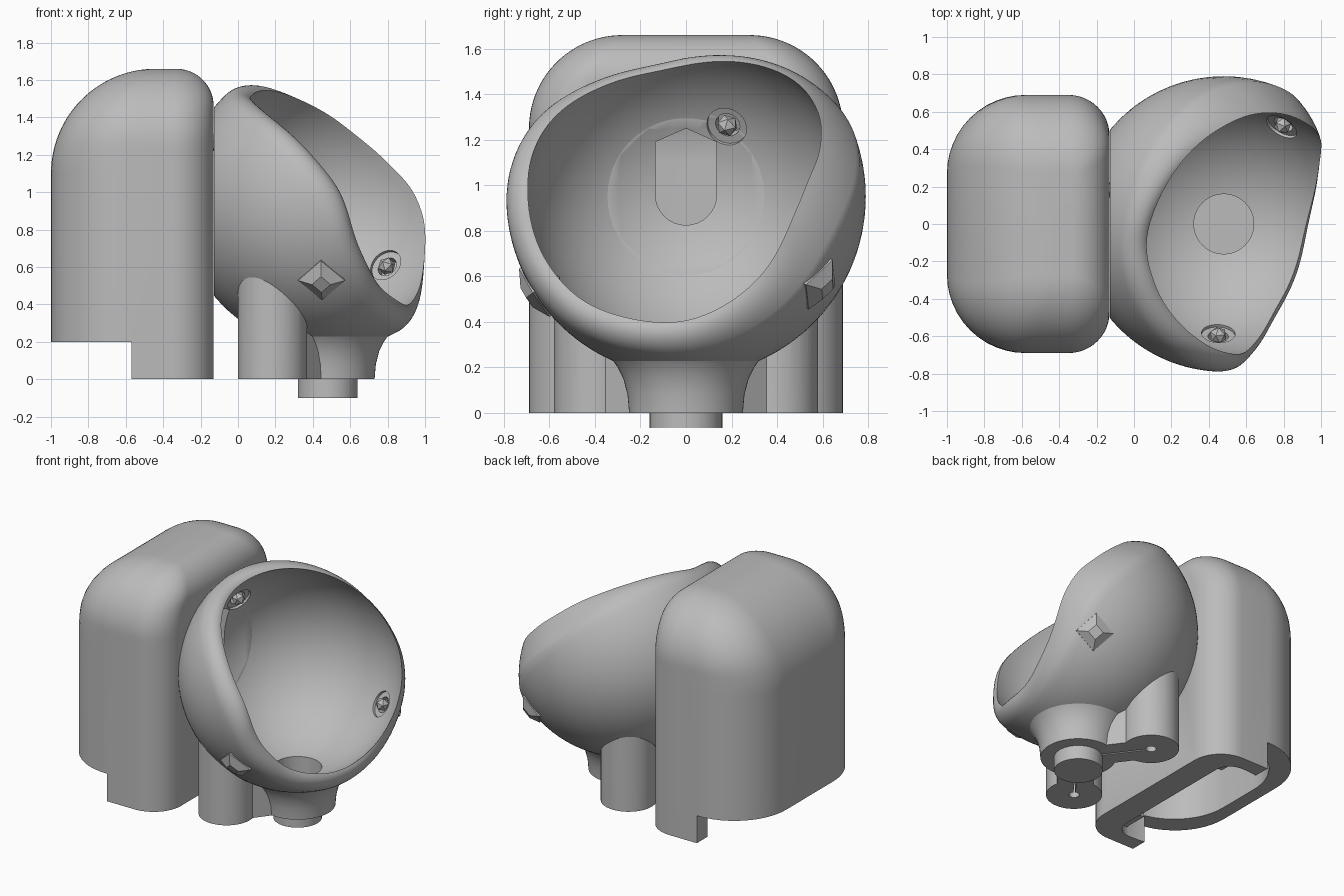
import bpy, bmesh, math
from mathutils import Vector, Matrix

cube = bpy.data.objects.get("Cube")
if cube:
    bpy.data.objects.remove(cube, do_unlink=True)

grey = bpy.data.materials.new("plain_grey")
grey.use_nodes = True
grey.diffuse_color = (0.5, 0.5, 0.5, 1)
grey.node_tree.nodes["Principled BSDF"].inputs["Base Color"].default_value = (0.5, 0.5, 0.5, 1)

CENTRE = Vector((0.48, 0, 0.95))
R_IN, R_OUT = 0.70, 0.79
WALL_X = -0.13


def finish(name, bm):
    bmesh.ops.recalc_face_normals(bm, faces=bm.faces)
    me = bpy.data.meshes.new(name)
    bm.to_mesh(me)
    bm.free()
    me.materials.append(grey)
    ob = bpy.data.objects.new(name, me)
    bpy.context.collection.objects.link(ob)
    return ob


def loft(name, loops, matrix=Matrix()):
    """Skin a stack of equal-length loops and cap both ends."""
    bm = bmesh.new()
    rings = [[bm.verts.new(matrix @ Vector(p)) for p in loop] for loop in loops]
    n = len(rings[0])
    for a, b in zip(rings, rings[1:]):
        for i in range(n):
            j = (i + 1) % n
            bm.faces.new((a[i], a[j], b[j], b[i]))
    bm.faces.new(rings[0])
    bm.faces.new(rings[-1])
    return finish(name, bm)


def circle(r, z, n=48, x=0, y=0):
    return [(x + r * math.cos(2 * math.pi * i / n), y + r * math.sin(2 * math.pi * i / n), z) for i in range(n)]


def prism(name, outline, z0, z1, matrix=Matrix()):
    return loft(name, [[(x, y, z) for x, y in outline] for z in (z0, z1)], matrix)


def box(name, x0, x1, y0, y1, z0, z1):
    return prism(name, [(x0, y0), (x1, y0), (x1, y1), (x0, y1)], z0, z1)


def ball(name, r):
    bm = bmesh.new()
    bmesh.ops.create_uvsphere(bm, u_segments=72, v_segments=36, radius=r, matrix=Matrix.Translation(CENTRE))
    return finish(name, bm)


def combine(ob, tool, operation="DIFFERENCE"):
    mod = ob.modifiers.new("bool", "BOOLEAN")
    mod.operation, mod.solver, mod.object = operation, "EXACT", tool
    bpy.context.view_layer.objects.active = ob
    bpy.ops.object.modifier_apply(modifier=mod.name)
    bpy.data.objects.remove(tool, do_unlink=True)


def radial(direction):
    """Frame at the ball centre with z along the direction and y upward."""
    w = Vector(direction).normalized()
    u = Vector((0, 0, 1)).cross(w).normalized()
    v = w.cross(u)
    return Matrix.Translation(CENTRE) @ Matrix((u, v, w)).transposed().to_4x4()


# Rounded housing: stacked rounded rectangles shrinking toward the top
def rounded_shell(name, x0, x1, half_y, z0, top, r_left, r_right, r_end):
    loops = []
    heights = [z0] + [top - r_left + r_left * math.sin(math.pi / 2 * i / 28) for i in range(29)]
    inset = lambda z, r: r - math.sqrt(max(0, r * r - max(0, z - top + r) ** 2))
    for z in heights:
        fl, fr, fy = inset(z, r_left), inset(z, r_right), inset(z, r_end)
        rl = 0.4 * (1 - fl / r_left) + 0.02
        rr = r_right * (1 - fr / r_right) + 0.02
        a, b, h = x0 + fl, x1 - fr, half_y - fy
        loop = []
        corners = ((b - rr, h - rr, rr), (a + rl, h - rl, rl), (a + rl, rl - h, rl), (b - rr, rr - h, rr))
        for q, (cx, cy, r) in enumerate(corners):
            for i in range(13):
                t = math.pi / 2 * (q + i / 12)
                loop.append((cx + r * math.cos(t), cy + r * math.sin(t), z))
        loops.append(loop)
    return loft(name, loops)


SEATS = [(-0.03, -0.60, -0.38), (0.31, 0.52, -0.34), (-0.60, 0.18, 0.31)]


def seat_cutter(d):
    return loft("seat_cutter", [circle(0.09, 0.55, 32), circle(0.09, 0.71, 32),
                                circle(0.055, 0.712, 32), circle(0.055, 0.76, 32)], radial(d))


housing = rounded_shell("housing", -1, WALL_X, 0.69, 0, 1.66, 0.56, 0.2, 0.41)
combine(housing, rounded_shell("cavity", -0.9, -0.32, 0.58, -0.1, 1.56, 0.46, 0.1, 0.31))
combine(housing, box("notch", -1.2, -0.57, -1, 1, -0.2, 0.2))
combine(housing, ball("ball_space", R_IN))
# Sensor window: round bottom, pointed top
window = [(0.135 * math.cos(t), 0.96 + 0.135 * math.sin(t))
          for t in [math.pi + math.pi * i / 16 for i in range(17)]]
window += [(0.135, 1.19), (0, 1.25), (-0.135, 1.19)]
along_x = Matrix(((0, 0, 1, 0), (1, 0, 0, 0), (0, 1, 0, 0), (0, 0, 0, 1)))
combine(housing, prism("window", window, -0.6, -0.05, along_x))
combine(housing, seat_cutter(SEATS[2]))

# Inner mounting blocks of the housing
for s, side in ((-1, "front"), (1, "back")):
    y0, y1 = sorted((s * 0.40, s * 0.60))
    box(side + "_mount_block", -0.42, -0.30, y0, y1, 0.06, 0.4)

# Ball cup: spherical shell with a wavy rounded rim
RIM = [(-.42, -.1, .54), (-.28, .25, .585), (.02, .53, .46), (.27, .59, .26), (.45, .53, .08),
       (.52, .45, -.1), (.51, .33, -.35), (.43, 0, -.55), (.36, -.3, -.52), (.26, -.47, -.45),
       (.14, -.65, -.2), (.08, -.69, .05), (-.13, -.62, .3), (-.33, -.4, .46)]
frame = radial((0.82, 0.08, 0.567))
to_local = frame.to_3x3().transposed()
polar = []
for p in RIM:
    q = (to_local @ Vector(p)).normalized()
    polar.append((math.atan2(q.y, q.x) % math.tau, math.acos(q.z)))
polar.sort()
polar = [(polar[-1][0] - math.tau, polar[-1][1])] + polar + [(polar[0][0] + math.tau, polar[0][1])]
N = 120
edge = []
for k in range(N):
    a = math.tau * k / N
    for (a0, t0), (a1, t1) in zip(polar, polar[1:]):
        if a0 <= a < a1:
            edge.append(t0 + (t1 - t0) * (a - a0) / (a1 - a0))
            break
for _ in range(10):
    edge = [(edge[k - 1] + 2 * edge[k] + edge[(k + 1) % N]) / 4 for k in range(N)]


def cup_profile(theta):
    rise = min(1, max(0, (math.pi / 2 - theta) / 0.57))
    delta = 0.16 + 0.14 * rise
    pts = [(R_IN, math.pi - 0.01 + (theta - math.pi + 0.01) * i / 28) for i in range(28)]
    for i in range(11):
        t = i / 10
        up = (1 - rise) * math.sin(t * math.pi / 2) + rise * t
        back = (1 - rise) * (1 - math.cos(t * math.pi / 2)) + rise * t
        pts.append((R_IN + (R_OUT - R_IN) * up, theta + delta * back))
    start = theta + delta
    pts += [(R_OUT, start + (math.pi - 0.01 - start) * i / 28) for i in range(1, 29)]
    return pts


profiles = [cup_profile(t) for t in edge]
loops = []
for i in range(len(profiles[0])):
    loop = []
    for k in range(N):
        r, t = profiles[k][i]
        a = math.tau * k / N
        loop.append((r * math.sin(t) * math.cos(a), r * math.sin(t) * math.sin(a), r * math.cos(t)))
    loops.append(loop)
cup = loft("ball_cup", loops, frame)
combine(cup, box("flat_side", -1, WALL_X + 0.001, -1, 1, -0.5, 2))
combine(cup, loft("drain", [circle(0.16, z, 48, 0.48) for z in (-0.1, 0.6)]))
for d in SEATS:
    combine(cup, seat_cutter(d))

# Flared foot with two screw lobes joined by webs
foot = loft("foot", [circle(r, z, 64, 0.48) for r, z in
                     ((.25, 0), (.257, .08), (.275, .15), (.30, .2), (.335, .25), (.39, .3), (.39, .4))])
for s in (-1, 1):
    lobe = Vector((0.185, s * 0.395, 0))
    hub = Vector((0.48, 0, 0))
    side = (hub - lobe).normalized().cross(Vector((0, 0, 1)))
    strip = lambda w: [(p.x, p.y) for p in (lobe + side * w, hub + side * w, hub - side * w, lobe - side * w)]
    combine(foot, prism("web", strip(0.12), 0, 0.45), "UNION")
    combine(foot, loft("lobe", [circle(0.185, z, 48, lobe.x, lobe.y) for z in (0, 0.66)]), "UNION")
    combine(foot, loft("screw_hole", [circle(0.035, z, 20, lobe.x, lobe.y) for z in (-0.1, 0.3)]))
    combine(foot, prism("slit", strip(0.006), -0.1, 0.15))
combine(foot, ball("ball_space", 0.745))
combine(foot, loft("drain", [circle(0.16, z, 48, 0.48) for z in (-0.1, 0.6)]))

# Faceted bearings inside, tapered diamond bosses outside
flat_parts = []
for d, label in zip(SEATS, ("front", "back", "inner")):
    bm = bmesh.new()
    bmesh.ops.create_icosphere(bm, subdivisions=1, radius=0.048,
                               matrix=radial(d) @ Matrix.Translation((0, 0, 0.705)))
    flat_parts.append(finish(label + "_bearing", bm))
    if label != "inner":
        flat_parts.append(loft(label + "_boss", [circle(0.125, 0.765, 4), circle(0.125, 0.79, 4),
                                                 circle(0.05, 0.83, 4)], radial(d)))

# Smooth shading on the moulded bodies
bpy.ops.object.select_all(action="DESELECT")
for ob in (housing, cup, foot):
    ob.select_set(True)
bpy.context.view_layer.objects.active = housing
bpy.ops.object.shade_smooth_by_angle(angle=math.radians(32))
